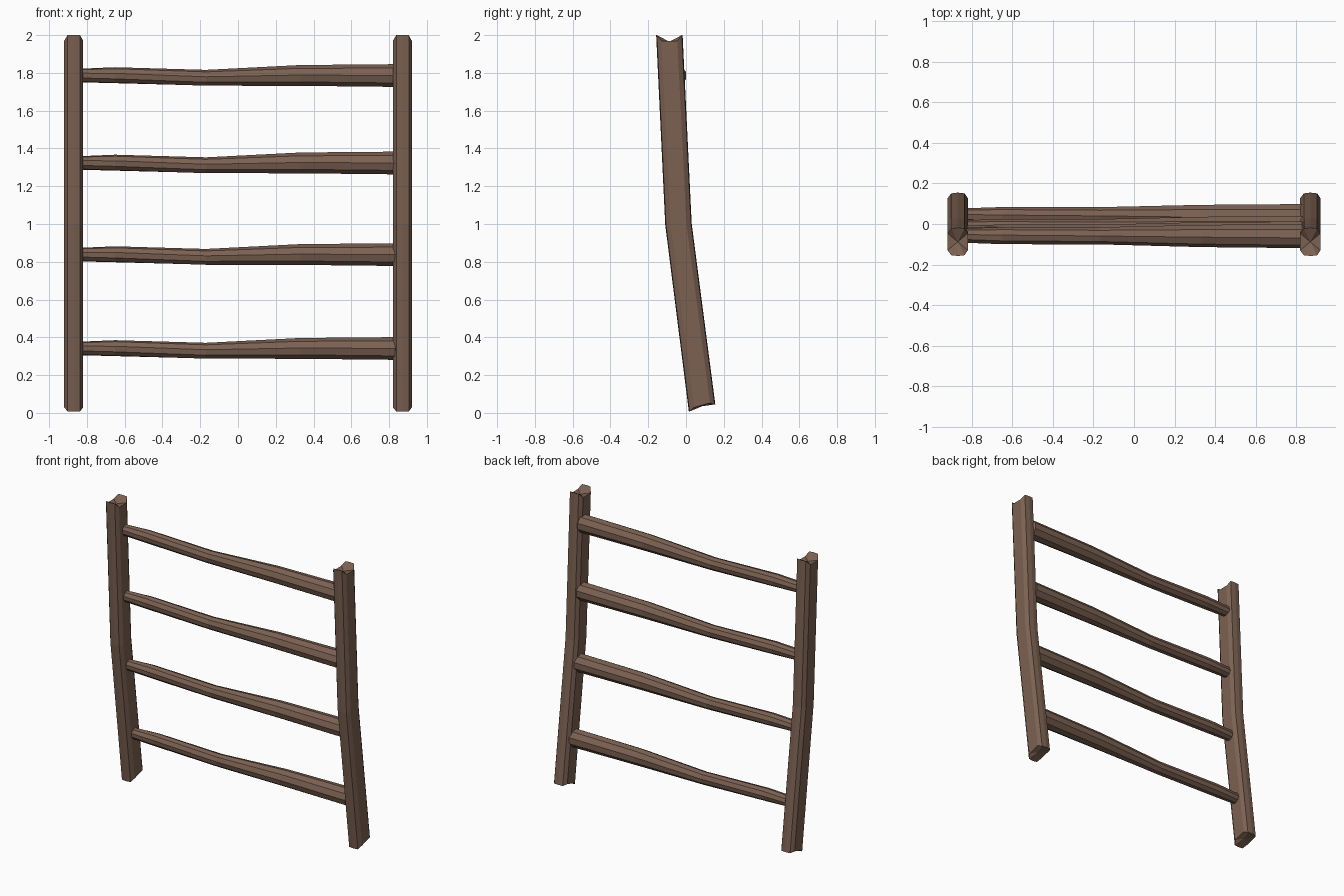
import bpy, bmesh, math

if "Cube" in bpy.data.objects:
    bpy.data.objects.remove(bpy.data.objects["Cube"])

wood = bpy.data.materials.new("brown_wood")
wood.diffuse_color = (0.2, 0.12, 0.085, 1)
wood.use_nodes = True
wood.node_tree.nodes["Principled BSDF"].inputs["Base Color"].default_value = wood.diffuse_color


def loft(name, rings, start_tip, end_tip):
    """Skin a list of point rings and close each end with a fan to a tip."""
    bm = bmesh.new()
    loops = [[bm.verts.new(p) for p in ring] for ring in rings]
    n = len(loops[0])
    for a, b in zip(loops, loops[1:]):
        for i in range(n):
            j = (i + 1) % n
            bm.faces.new((a[i], a[j], b[j], b[i]))
    for loop, tip in ((loops[0], start_tip), (loops[-1], end_tip)):
        t = bm.verts.new(tip)
        for i in range(n):
            bm.faces.new((loop[i], loop[(i + 1) % n], t))
    bmesh.ops.recalc_face_normals(bm, faces=bm.faces)
    mesh = bpy.data.meshes.new(name)
    bm.to_mesh(mesh)
    bm.free()
    mesh.materials.append(wood)
    obj = bpy.data.objects.new(name, mesh)
    bpy.context.collection.objects.link(obj)
    return obj


# Posts: chamfered timber, bent at mid height, with rough-hewn ends
SECTION = [(-0.05, -0.042), (-0.032, -0.066), (0.002, -0.07), (0.034, -0.066),
           (0.05, -0.042), (0.05, 0.042), (0.034, 0.066), (0, 0.07),
           (-0.032, 0.066), (-0.05, 0.042)]


def post(name, x0):
    def ring(cy, z, slope, chip):
        return [(x0 + x, cy + y, z + slope * y + (chip if abs(x) > 0.04 else 0))
                for x, y in SECTION]
    rings = [ring(0.085, 0.026, 0.28, 0.015),
             ring(-0.04, 1.0, 0.05, 0),
             ring(-0.088, 2.0, 0, -0.03)]
    loft(name, rings, (x0 + 0.015, 0.085, 0.035), (x0, -0.088, 1.965))


post("left_post", -0.87)
post("right_post", 0.87)

# Rungs: crooked tapering poles; stations are (x, z offset, radius, twist)
STATIONS = [(-0.85, 0, 0.036, 0), (-0.65, 0.001, 0.043, 0.1),
            (-0.17, -0.013, 0.043, 0.2), (0.33, 0, 0.056, 0.3),
            (0.83, 0, 0.061, 0.35), (0.845, 0, 0.048, 0.35)]
SIDES = 9


def rung(name, cy, cz):
    rings = []
    for x, dz, r, twist in STATIONS:
        angles = [2 * math.pi * i / SIDES + twist for i in range(SIDES)]
        rings.append([(x, cy + r * math.cos(a), cz + dz + r * math.sin(a))
                      for a in angles])
    loft(name, rings, (-0.86, cy, cz), (0.86, cy, cz))


for k, (cy, cz) in enumerate([(0.041, 0.341), (-0.018, 0.838),
                              (-0.045, 1.323), (-0.058, 1.786)]):
    rung(f"rung_{k + 1}", cy, cz)
